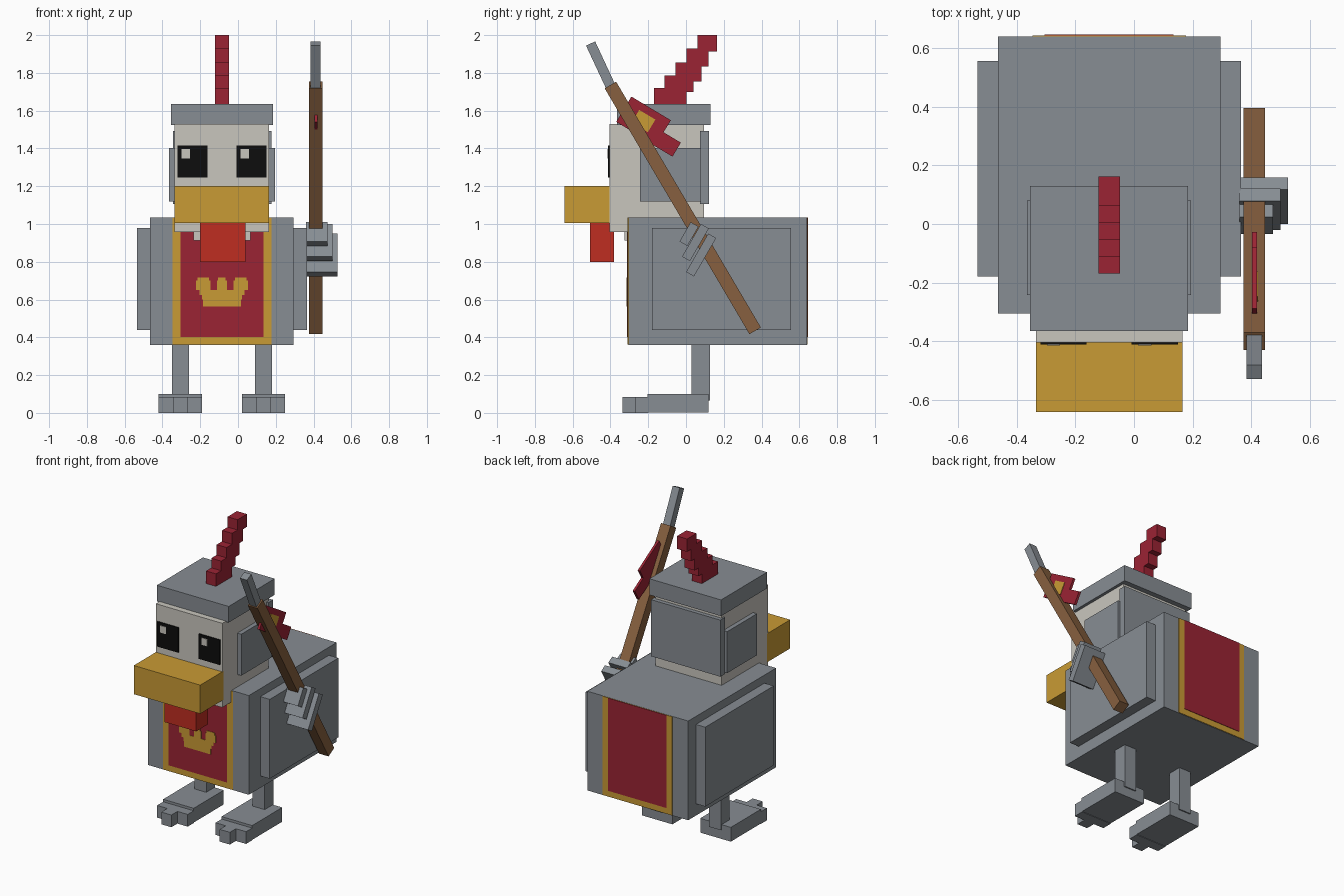
import bpy, math
from mathutils import Vector


def material(name, rgb):
    m = bpy.data.materials.new(name)
    m.diffuse_color = (*rgb, 1)
    return m


STEEL = material("steel_grey", (0.242, 0.266, 0.292))
CREAM = material("cream", (0.584, 0.565, 0.515))
GOLD = material("gold", (0.584, 0.328, 0.035))
CRIMSON = material("crimson", (0.328, 0.017, 0.034))
RED = material("bright_red", (0.52, 0.026, 0.015))
WOOD = material("wood", (0.242, 0.117, 0.050))
BLACK = material("black", (0.004, 0.004, 0.004))

FACES = [(0, 1, 3, 2), (4, 6, 7, 5), (0, 4, 5, 1),
         (2, 3, 7, 6), (0, 2, 6, 4), (1, 5, 7, 3)]
CX = -0.085  # middle plane of the body


def boxes(name, mat, *bounds):
    """One object made of boxes, each given as (x0, x1, y0, y1, z0, z1)."""
    verts, faces = [], []
    for x0, x1, y0, y1, z0, z1 in bounds:
        n = len(verts)
        verts += [(x, y, z) for x in (x0, x1) for y in (y0, y1) for z in (z0, z1)]
        faces += [tuple(n + i for i in f) for f in FACES]
    mesh = bpy.data.meshes.new(name)
    mesh.from_pydata(verts, [], faces)
    mesh.materials.append(mat)
    ob = bpy.data.objects.new(name, mesh)
    bpy.context.collection.objects.link(ob)
    return ob


def tilted(name, mat, centre, size, degrees):
    """Box turned about the x axis."""
    h = Vector(size) / 2
    ob = boxes(name, mat, (-h.x, h.x, -h.y, h.y, -h.z, h.z))
    ob.location = centre
    ob.rotation_euler.x = math.radians(degrees)
    return ob


# Body and wings
boxes("body", STEEL, (-0.465, 0.295, -0.305, 0.64, 0.36, 1.035))
for side, x0, x1 in (("left", 0.29, 0.365), ("right", -0.535, -0.46)):
    boxes(side + "_wing", STEEL, (x0, x1, -0.18, 0.557, 0.44, 0.98))

# Head, throat, beak and wattle
boxes("head", CREAM, (-0.335, 0.165, -0.405, 0.095, 0.957, 1.53))
boxes("throat", CREAM, (-0.235, 0.065, -0.325, -0.28, 0.912, 0.97))
boxes("beak", GOLD, (-0.335, 0.165, -0.642, -0.39, 1.005, 1.2))
boxes("wattle", RED, (-0.2, 0.04, -0.507, -0.382, 0.8, 1.006))

# Eyes with highlights
for side, x in (("right", -0.32), ("left", -0.008)):
    boxes(side + "_eye", BLACK, (x, x + 0.158, -0.412, -0.404, 1.245, 1.415))
    boxes(side + "_eye_glint", CREAM,
          (x + 0.022, x + 0.067, -0.415, -0.41, 1.348, 1.396))

# Helmet: cap, cheek guards, neck guard
boxes("helmet_cap", STEEL, (-0.355, 0.185, -0.365, 0.13, 1.525, 1.635))
boxes("helmet_neck_guard", STEEL, (-0.345, 0.178, 0.073, 0.123, 1.107, 1.492))
for side, x0, x1 in (("left", 0.16, 0.195), ("right", -0.365, -0.33)):
    boxes(side + "_cheek_guard", STEEL, (x0, x1, -0.243, 0.08, 1.12, 1.402))

# Stepped plume leaning back
steps = [(-0.17, 0.003, 1.63, 1.72), (-0.113, 0.04, 1.7, 1.785),
         (-0.055, 0.082, 1.755, 1.855), (0.003, 0.12, 1.833, 1.93),
         (0.062, 0.163, 1.913, 2.0)]
boxes("plume", CRIMSON, *[(-0.122, -0.047, *s) for s in steps])

# Tabard front and back: gold border under a crimson panel
for name, y, d in (("front", -0.305, -1), ("back", 0.64, 1)):
    for part, mat, inset, bottom, t in (("border", GOLD, 0.0, 0.362, 0.004),
                                        ("panel", CRIMSON, 0.042, 0.403, 0.007)):
        ya, yb = sorted((y - d * 0.001, y + d * t))
        w = 0.262 - inset
        boxes(f"{name}_tabard_{part}", mat, (CX - w, CX + w, ya, yb, bottom, 1.034))

# Crown emblem, built as pixel-like steps
emblem = [(0.0, 0.1, 0.563, 0.6), (0.0, 0.105, 0.6, 0.625), (0.0, 0.12, 0.625, 0.65)]
prongs = [(-0.138, -0.06, 0.65, 0.7), (-0.13, -0.068, 0.7, 0.717),
          (-0.027, 0.027, 0.65, 0.7), (-0.02, 0.02, 0.7, 0.717),
          (0.06, 0.138, 0.65, 0.7), (0.068, 0.13, 0.7, 0.717)]
boxes("crown_emblem", GOLD,
      *[(CX - w, CX + w, -0.315, -0.311, z0, z1) for _, w, z0, z1 in emblem],
      *[(CX + a, CX + b, -0.315, -0.311, z0, z1) for a, b, z0, z1 in prongs])

# Legs and three-toed feet
for side, s in (("left", 1), ("right", -1)):
    c = CX + s * 0.22
    boxes(side + "_leg", STEEL, (c - 0.045, c + 0.045, 0.03, 0.126, 0.065, 0.37))
    boxes(side + "_foot", STEEL, (c - 0.115, c + 0.115, -0.205, 0.118, 0.003, 0.1))
    boxes(side + "_toes", STEEL,
          (c - 0.115, c + 0.115, -0.27, -0.2, 0, 0.083),
          (c - 0.038, c + 0.038, -0.335, -0.2, 0, 0.083))

# Staff with a metal tip
tilted("staff_shaft", WOOD, (0.411, -0.017, 1.085), (0.072, 0.07, 1.51), 30.5)
tilted("staff_tip", STEEL, (0.411, -0.448, 1.833), (0.053, 0.053, 0.27), 25)

# Pennant on the staff
tilted("pennant", CRIMSON, (0.412, -0.225, 1.545), (0.016, 0.243, 0.156), -31)
tilted("pennant_tail", CRIMSON, (0.412, -0.105, 1.427), (0.016, 0.13, 0.086), -31)
tilted("pennant_patch", GOLD, (0.421, -0.225, 1.545), (0.006, 0.1, 0.078), -31)

# Wing-tip fingers gripping the staff
for i, (y, z, length, x1) in enumerate([(0.016, 0.947, 0.118, 0.475),
                                        (0.05, 0.902, 0.2, 0.5),
                                        (0.08, 0.836, 0.235, 0.527)]):
    tilted(f"finger_{i + 1}", STEEL, ((0.36 + x1) / 2, y, z),
           (x1 - 0.36, 0.048, length), -30)
